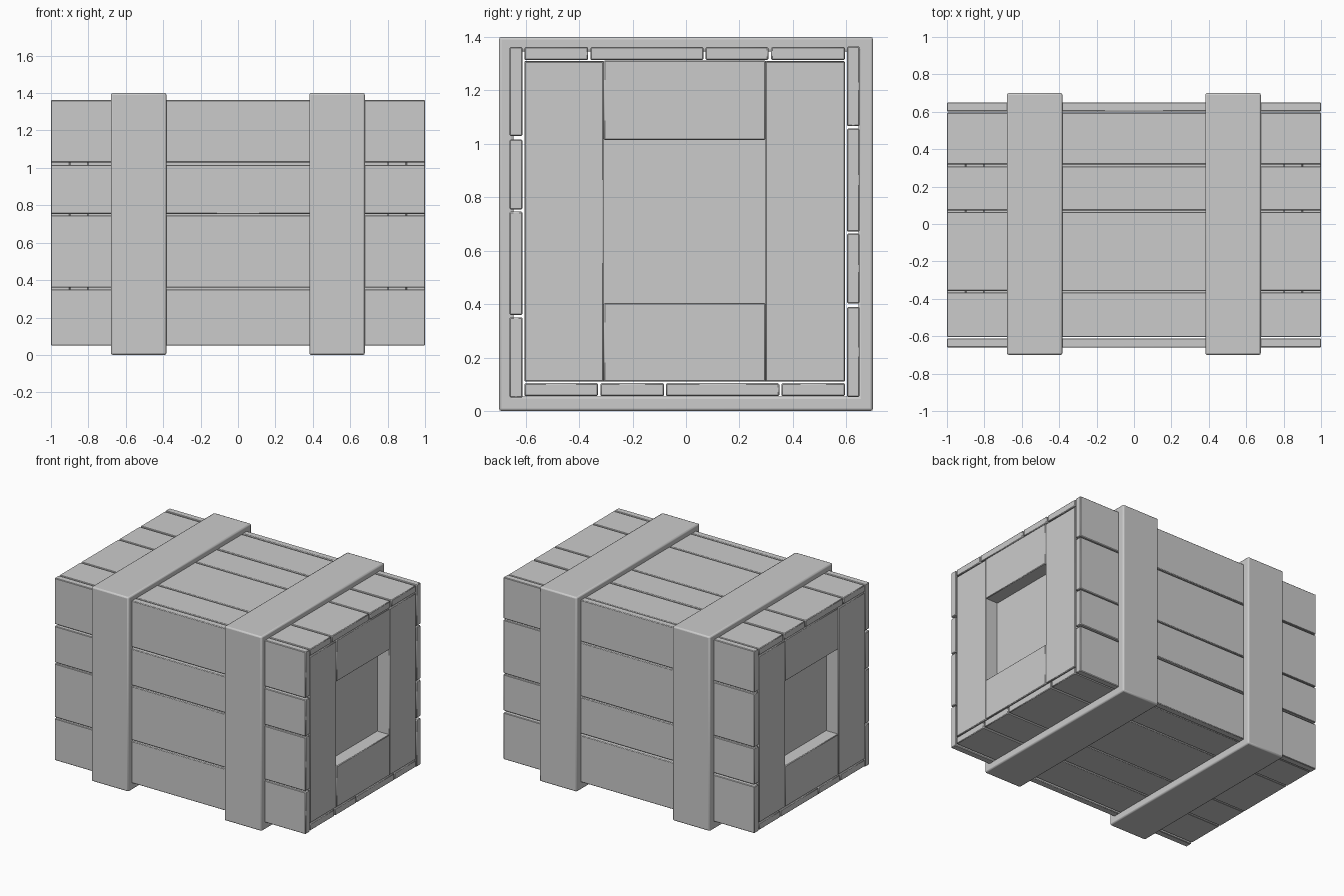
import bpy, bmesh

if "Cube" in bpy.data.objects:
    bpy.data.objects.remove(bpy.data.objects["Cube"])


def finish(ob, width, segments):
    mod = ob.modifiers.new("rounded_edges", 'BEVEL')
    mod.width = width
    mod.segments = segments
    mod.limit_method = 'ANGLE'
    bpy.ops.object.select_all(action='DESELECT')
    ob.select_set(True)
    bpy.context.view_layer.objects.active = ob
    bpy.ops.object.shade_smooth_by_angle()


def box(name, xs, ys, zs, bevel=0.004):
    """Board filling the given x, y and z ranges."""
    bpy.ops.mesh.primitive_cube_add(size=1)
    ob = bpy.context.object
    ob.name = name
    lo, hi = zip(xs, ys, zs)
    for v in ob.data.vertices:
        v.co = [(a + b) / 2 + c * (b - a) for a, b, c in zip(lo, hi, v.co)]
    finish(ob, bevel, 1)
    return ob


def strap(name, x0, x1, thick=0.055):
    """Square band wrapped around the crate."""
    bm = bmesh.new()
    loops = []
    for x, inset in ((x0, 0), (x1, 0), (x1, thick), (x0, thick)):
        h = 0.7 - inset
        loops.append([bm.verts.new((x, sy * h, 0.7 + sz * h))
                      for sy, sz in ((-1, -1), (1, -1), (1, 1), (-1, 1))])
    for i in range(4):
        a, b = loops[i], loops[(i + 1) % 4]
        for j in range(4):
            k = (j + 1) % 4
            bm.faces.new((a[j], a[k], b[k], b[j]))
    bmesh.ops.recalc_face_normals(bm, faces=bm.faces)
    me = bpy.data.meshes.new(name)
    bm.to_mesh(me)
    bm.free()
    ob = bpy.data.objects.new(name, me)
    bpy.context.collection.objects.link(ob)
    finish(ob, 0.01, 2)


FULL = (-1, 1)

# Side planks (front and back), uneven widths
for i, zs in enumerate(((0.05, 0.351), (0.36, 0.746), (0.754, 1.016), (1.03, 1.362))):
    box(f"front_plank_{i}", FULL, (-0.66, -0.612), zs)
for i, zs in enumerate(((0.053, 0.389), (0.403, 0.664), (0.672, 1.057), (1.066, 1.364))):
    box(f"back_plank_{i}", FULL, (0.602, 0.65), zs)

# Lid and floor planks
for i, ys in enumerate(((-0.605, -0.366), (-0.358, 0.065), (0.073, 0.308), (0.319, 0.595))):
    box(f"lid_plank_{i}", FULL, ys, (1.314, 1.362))
for i, ys in enumerate(((-0.605, -0.33), (-0.32, -0.082), (-0.075, 0.349), (0.357, 0.595))):
    box(f"floor_plank_{i}", FULL, ys, (0.056, 0.104))

# Framed end walls with a recessed panel
for side, s in (("right", 1), ("left", -1)):
    frame_x = sorted((0.9 * s, 1.0 * s))
    panel_x = sorted((0.8 * s, 0.9 * s))
    box(f"{side}_end_panel", panel_x, (-0.605, 0.595), (0.11, 1.31))
    for part, ys in (("front", (-0.605, -0.308)), ("back", (0.298, 0.595))):
        box(f"{side}_end_{part}_post", frame_x, ys, (0.11, 1.308))
    for part, zs in (("lower", (0.11, 0.404)), ("upper", (1.015, 1.312))):
        box(f"{side}_end_{part}_rail", frame_x, (-0.308, 0.298), zs)

# Bands around the crate
strap("left_strap", -0.68, -0.383)
strap("right_strap", 0.381, 0.678)
